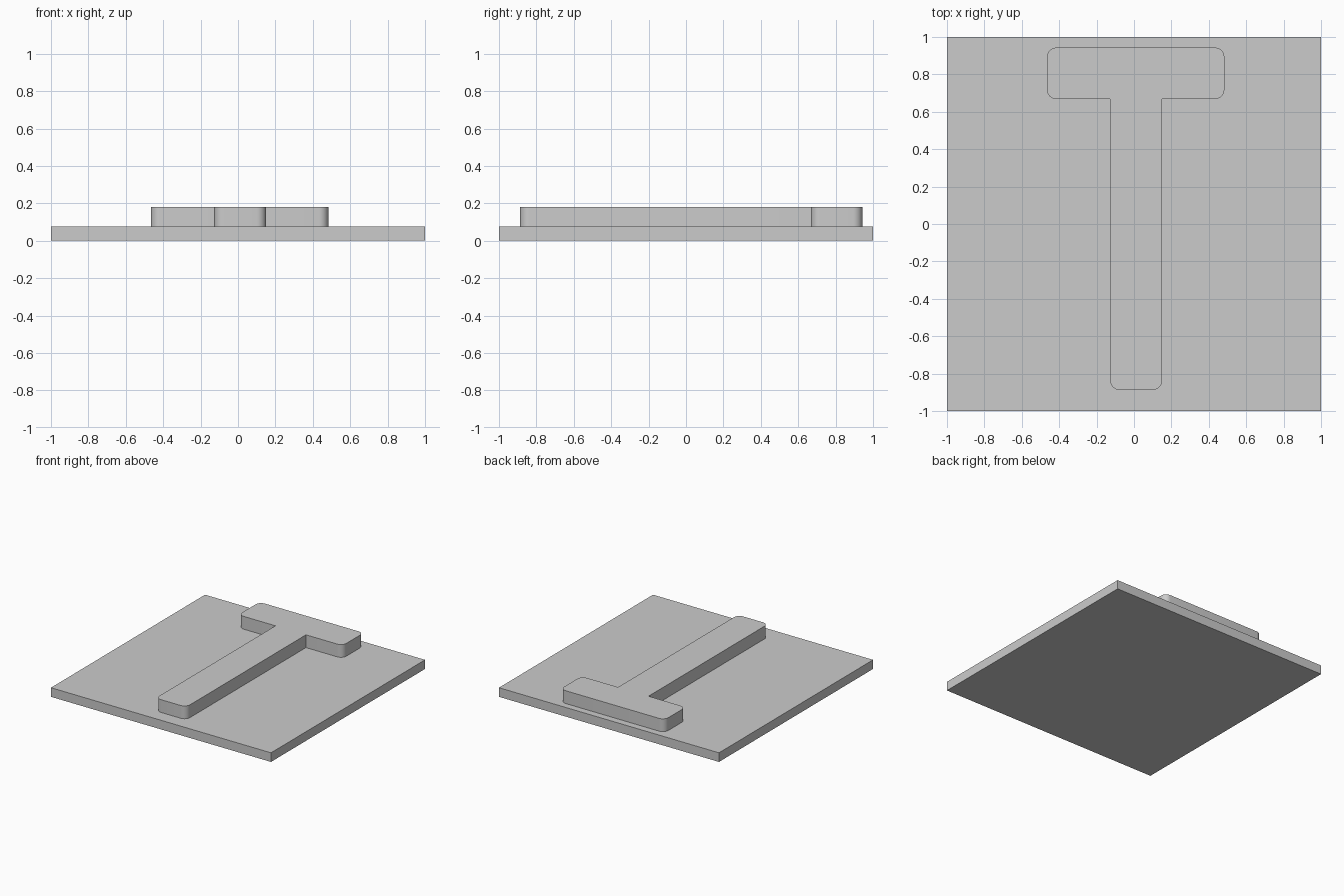
import bpy
import bmesh
import math

cube = bpy.data.objects.get("Cube")
if cube:
    bpy.data.objects.remove(cube, do_unlink=True)

grey = bpy.data.materials.new("plain grey")
grey.use_nodes = True
colour = (0.6, 0.6, 0.6, 1)
grey.diffuse_color = colour
grey.node_tree.nodes["Principled BSDF"].inputs["Base Color"].default_value = colour


def rounded(corners, radius, steps=8):
    """Outline with quarter-circle arcs at the corners flagged as round."""
    points = []
    for i, (x, y, is_round) in enumerate(corners):
        if not is_round:
            points.append((x, y))
            continue
        px, py, _ = corners[i - 1]
        nx, ny, _ = corners[(i + 1) % len(corners)]
        a = math.copysign(1, px - x) if px != x else 0, math.copysign(1, py - y) if py != y else 0
        b = math.copysign(1, nx - x) if nx != x else 0, math.copysign(1, ny - y) if ny != y else 0
        for k in range(steps + 1):
            t = k / steps * math.pi / 2
            u, v = radius * (1 - math.sin(t)), radius * (1 - math.cos(t))
            points.append((x + a[0] * u + b[0] * v, y + a[1] * u + b[1] * v))
    return points


def slab(name, outline, z0, z1):
    """Flat outline extruded upward into a solid."""
    bm = bmesh.new()
    base = bm.faces.new([bm.verts.new((x, y, z0)) for x, y in outline])
    top = bmesh.ops.extrude_face_region(bm, geom=[base], use_keep_orig=True)
    verts = [v for v in top["geom"] if isinstance(v, bmesh.types.BMVert)]
    bmesh.ops.translate(bm, verts=verts, vec=(0, 0, z1 - z0))
    bmesh.ops.recalc_face_normals(bm, faces=bm.faces)
    mesh = bpy.data.meshes.new(name)
    bm.to_mesh(mesh)
    bm.free()
    mesh.materials.append(grey)
    obj = bpy.data.objects.new(name, mesh)
    bpy.context.collection.objects.link(obj)
    bpy.ops.object.select_all(action="DESELECT")
    obj.select_set(True)
    bpy.context.view_layer.objects.active = obj
    bpy.ops.object.shade_smooth_by_angle(angle=math.radians(30))
    return obj


# Square base plate
PLATE_TOP = 0.075
slab("base_plate", [(-1, -1), (1, -1), (1, 1), (-1, 1)], 0, PLATE_TOP)

# Raised stem and crossbar, with rounded outer and sharp inner corners
left, right, stem_l, stem_r = -0.465, 0.483, -0.127, 0.15
front, bar_front, back = -0.887, 0.668, 0.943
outline = [
    (stem_l, front, True), (stem_r, front, True),
    (stem_r, bar_front, False), (right, bar_front, True),
    (right, back, True), (left, back, True),
    (left, bar_front, True), (stem_l, bar_front, False),
]
slab("raised_crossbar_and_stem", rounded(outline, 0.05), PLATE_TOP, 0.18)
